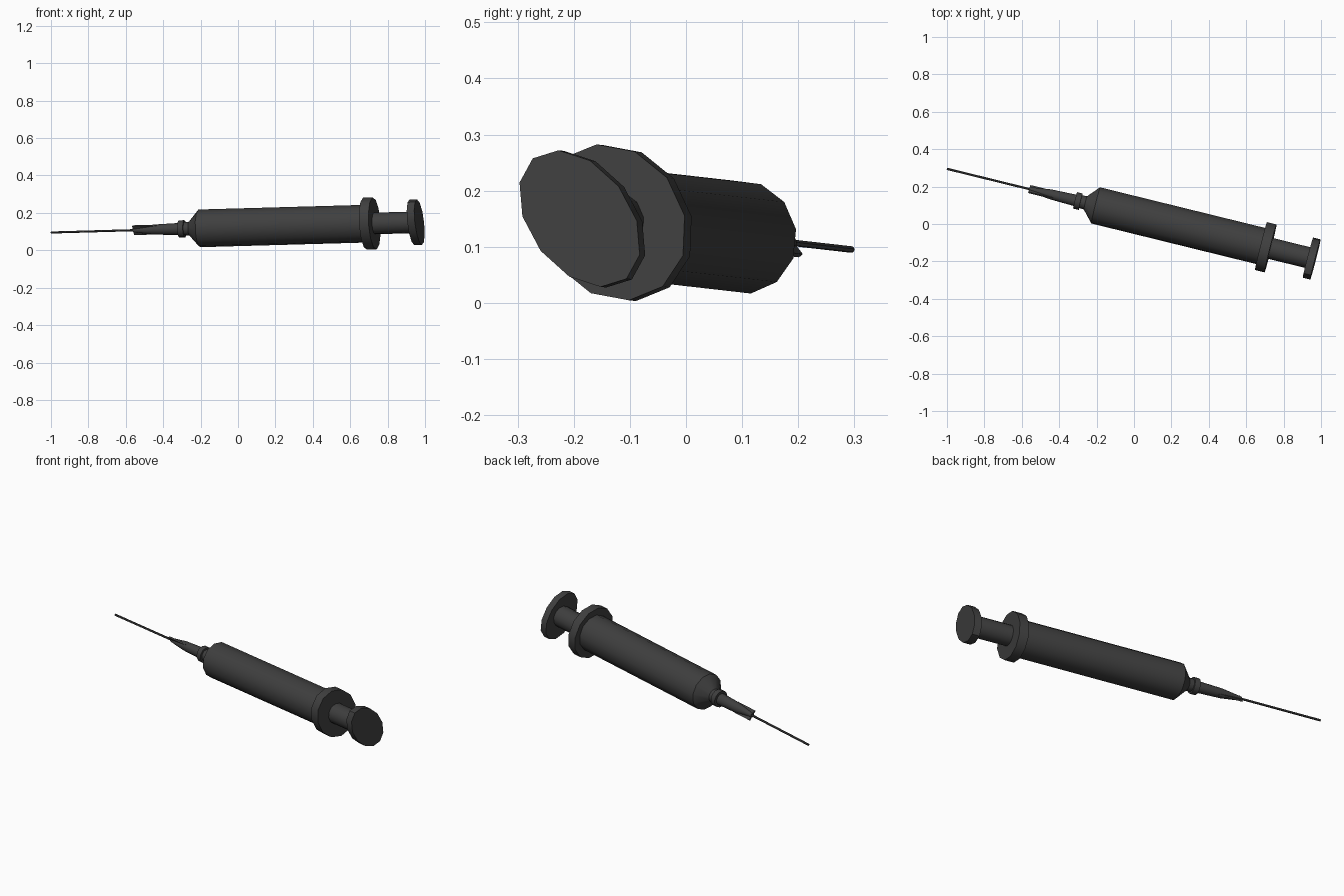
import bpy, bmesh, math
from mathutils import Vector

if "Cube" in bpy.data.objects:
    bpy.data.objects.remove(bpy.data.objects["Cube"])

# Syringe axis: from needle tip to plunger end, parameterised by world x
TIP = Vector((-1.0, 0.295, 0.095))
STEP = Vector((1.0, -0.246, 0.028))
AXIS = STEP.normalized()
SIDE = Vector((0, 0, 1)).cross(AXIS).normalized()
UP = AXIS.cross(SIDE)
ROLL = math.radians(38.9)
MAJOR = UP * math.cos(ROLL) - SIDE * math.sin(ROLL)
MINOR = AXIS.cross(MAJOR)

dark = bpy.data.materials.new("dark_grey")
dark.diffuse_color = (0.05, 0.05, 0.05, 1)
dark.use_nodes = True
dark.node_tree.nodes["Principled BSDF"].inputs["Base Color"].default_value = dark.diffuse_color


def at(x):
    return TIP + STEP * (x + 1.0)


def finish(name, bm):
    bmesh.ops.recalc_face_normals(bm, faces=bm.faces)
    mesh = bpy.data.meshes.new(name)
    bm.to_mesh(mesh)
    bm.free()
    obj = bpy.data.objects.new(name, mesh)
    bpy.context.collection.objects.link(obj)
    mesh.materials.append(dark)
    return obj


def loft(name, profile, sides=12, smooth=True):
    """Rings (x, major radius, minor radius) skinned along the axis, capped."""
    bm = bmesh.new()
    rings = []
    for x, a, b in profile:
        ring = []
        for i in range(sides):
            t = 2 * math.pi * i / sides
            ring.append(bm.verts.new(at(x) + MAJOR * a * math.cos(t) + MINOR * b * math.sin(t)))
        rings.append(ring)
    for r, s in zip(rings, rings[1:]):
        for i in range(sides):
            j = (i + 1) % sides
            bm.faces.new((r[i], r[j], s[j], s[i]))
    bm.faces.new(rings[0])
    bm.faces.new(rings[-1])
    obj = finish(name, bm)
    if smooth:
        bpy.ops.object.select_all(action='DESELECT')
        obj.select_set(True)
        bpy.context.view_layer.objects.active = obj
        bpy.ops.object.shade_smooth_by_angle(angle=math.radians(35))
    return obj


# Needle
loft("needle", [(-1.0, 0.006, 0.006), (-0.54, 0.006, 0.006)], sides=6)

# Needle hub: tapered core with a collar
loft("needle_hub", [(-0.56, 0.011, 0.011), (-0.45, 0.028, 0.026), (-0.31, 0.033, 0.031)])
loft("hub_collar", [(-0.315, 0.047, 0.045), (-0.285, 0.047, 0.045)])

# Flat grip fin running through the hub
bm = bmesh.new()
bmesh.ops.create_cube(bm, size=1.0)
for v in bm.verts:
    c = v.co.copy()
    v.co = at(-0.495 + c.x * 0.13) + MAJOR * c.y * 0.06 + MINOR * c.z * 0.009
finish("hub_fin", bm)

# Barrel with neck and sloped shoulder
loft("barrel", [(-0.29, 0.036, 0.035), (-0.26, 0.038, 0.036),
                (-0.205, 0.103, 0.0995), (0.69, 0.103, 0.0995)])

# Finger flange
loft("finger_flange", [(0.679, 0.147, 0.127), (0.73, 0.147, 0.127)])

# Plunger rod and thumb rest
loft("plunger_rod", [(0.70, 0.059, 0.057), (0.94, 0.059, 0.057)])
loft("thumb_rest", [(0.93, 0.138, 0.0915), (0.97, 0.138, 0.0915)])
